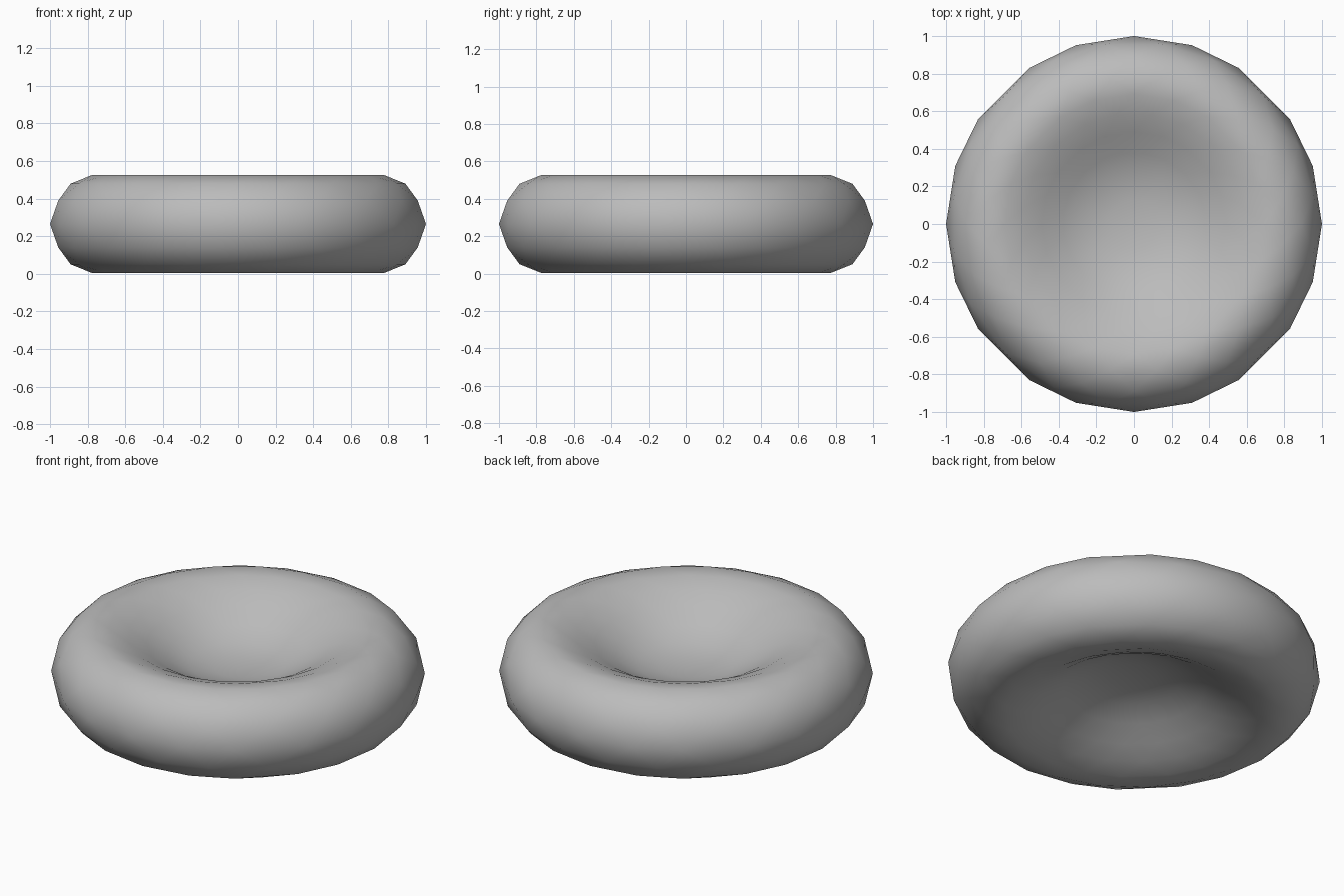
import bpy, bmesh
from math import radians, sin, cos

cube = bpy.data.objects.get("Cube")
if cube:
    bpy.data.objects.remove(cube, do_unlink=True)

MID = 0.265          # height of the widest ring
CENTRE = 0.02        # half thickness at the middle of the dimple

# Half section from the widest ring, over the crest, into the dimple (radius, height)
SECTION = [(1.0, 0), (0.968, 0.125), (0.89, 0.215), (0.785, 0.261), (0.69, 0.251),
           (0.59, 0.216), (0.49, 0.165), (0.38, 0.102), (0.26, 0.05), (0.13, 0.027)]

# Slightly uneven spacing round the disc, and the half-step spacing between
even = [radians(q * 90 + a) for q in range(4) for a in (0, 18, 34, 56, 72)]
odd = [radians(q * 90 + a) for q in range(4) for a in (9, 26, 45, 64, 81)]
N = len(even)

mat = bpy.data.materials.new("soft grey")
mat.use_nodes = True
grey = (0.5, 0.5, 0.5, 1)
mat.diffuse_color = grey
mat.node_tree.nodes["Principled BSDF"].inputs["Base Color"].default_value = grey

bm = bmesh.new()


def ring(level, side):
    r, h = SECTION[level]
    angles = odd if level % 2 else even
    return [bm.verts.new((r * cos(a), r * sin(a), MID + side * h)) for a in angles]


def bridge(outer, inner, inner_is_odd):
    # Join two staggered rings with a band of triangles
    for i in range(N):
        j = (i + 1) % N
        if inner_is_odd:
            bm.faces.new((outer[i], outer[j], inner[i]))
            bm.faces.new((inner[i], outer[j], inner[j]))
        else:
            bm.faces.new((outer[i], inner[j], inner[i]))
            bm.faces.new((outer[i], outer[j], inner[j]))


# Upper and lower halves share the widest ring
rim = ring(0, 1)
for side in (1, -1):
    previous = rim
    for level in range(1, len(SECTION)):
        current = ring(level, side)
        bridge(previous, current, level % 2 == 1)
        previous = current
    hub = bm.verts.new((0, 0, MID + side * CENTRE))
    for i in range(N):
        bm.faces.new((previous[i], previous[(i + 1) % N], hub))

bmesh.ops.recalc_face_normals(bm, faces=bm.faces)
mesh = bpy.data.meshes.new("dimpled_disc")
bm.to_mesh(mesh)
bm.free()
mesh.materials.append(mat)

disc = bpy.data.objects.new("dimpled_disc", mesh)
bpy.context.collection.objects.link(disc)
bpy.ops.object.select_all(action="DESELECT")
disc.select_set(True)
bpy.context.view_layer.objects.active = disc
bpy.ops.object.shade_smooth_by_angle(angle=radians(35))
